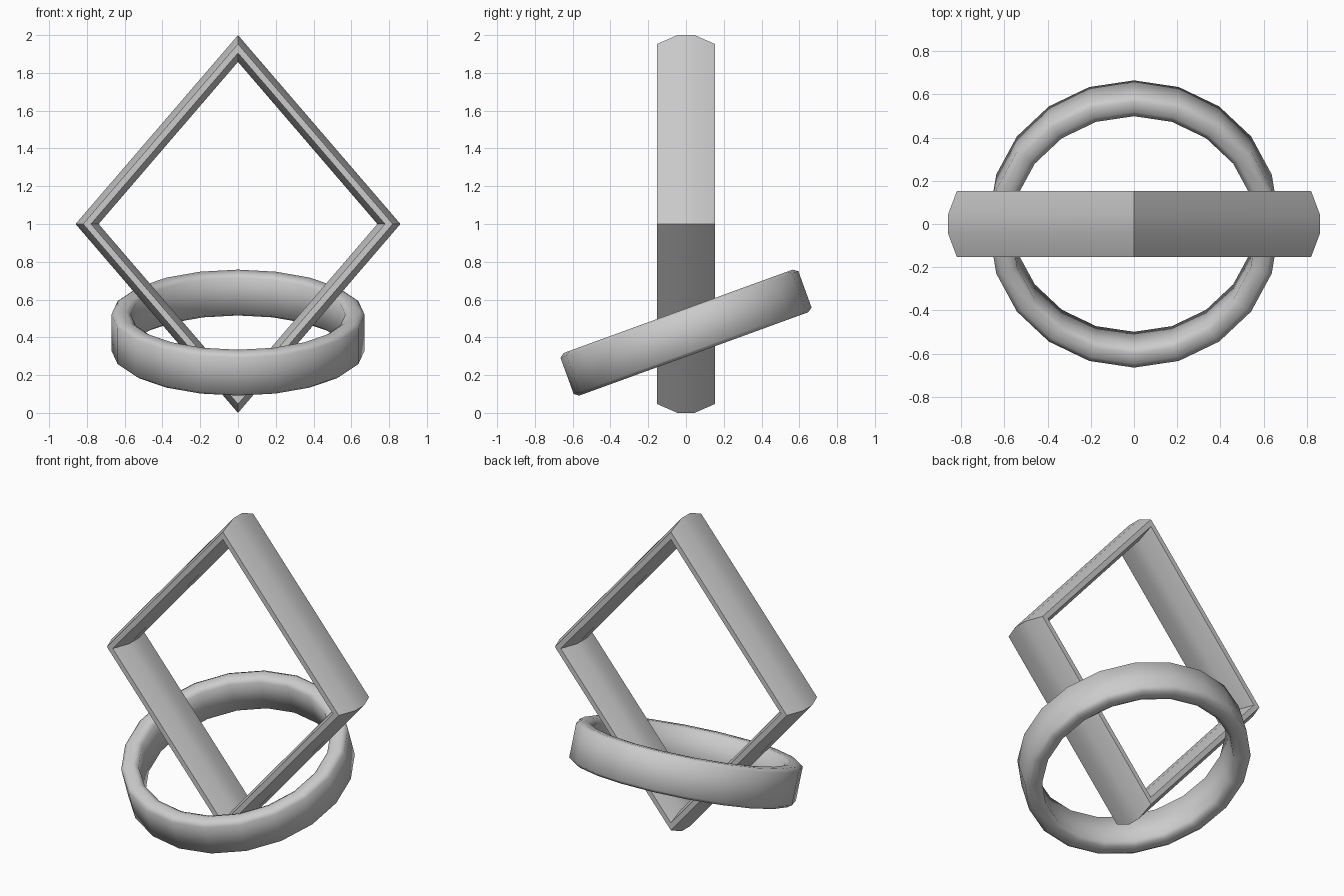
import bpy, bmesh, math

if "Cube" in bpy.data.objects:
    bpy.data.objects.remove(bpy.data.objects["Cube"])


def make_band(name, profile, sides, loc=(0, 0, 0), rot=(0, 0, 0), scale=(1, 1, 1)):
    """Sweep a closed (radius, height) profile around the local z axis."""
    bm = bmesh.new()
    rings = []
    for i in range(sides):
        a = 2 * math.pi * i / sides
        rings.append([bm.verts.new((r * math.cos(a) * scale[0],
                                    r * math.sin(a) * scale[1],
                                    h * scale[2])) for r, h in profile])
    n = len(profile)
    for i in range(sides):
        a, b = rings[i], rings[(i + 1) % sides]
        for j in range(n):
            k = (j + 1) % n
            bm.faces.new((a[j], b[j], b[k], a[k]))
    bmesh.ops.recalc_face_normals(bm, faces=bm.faces)
    mesh = bpy.data.meshes.new(name)
    bm.to_mesh(mesh)
    bm.free()
    obj = bpy.data.objects.new(name, mesh)
    bpy.context.collection.objects.link(obj)
    obj.location = loc
    obj.rotation_euler = rot
    bpy.ops.object.select_all(action='DESELECT')
    obj.select_set(True)
    bpy.context.view_layer.objects.active = obj
    bpy.ops.object.shade_smooth_by_angle(angle=math.radians(70))
    return obj


def mirrored(half):
    """Complete a profile by mirroring its upper half in height."""
    return half + [(r, -h) for r, h in reversed(half)]


# Upright four-sided link, standing on its point
make_band("diamond_link",
          mirrored([(1.0, 0.045), (0.953, 0.153), (0.905, 0.153), (0.858, 0.045)]), 4,
          loc=(0, 0, 1), rot=(math.radians(90), 0, 0), scale=(0.86, 1, 1))

# Tilted round link threaded through the diamond
make_band("round_link",
          mirrored([(0.67, 0.102), (0.645, 0.12), (0.595, 0.12), (0.568, 0.102)]), 20,
          loc=(0, 0, 0.425), rot=(math.radians(20), 0, 0))
